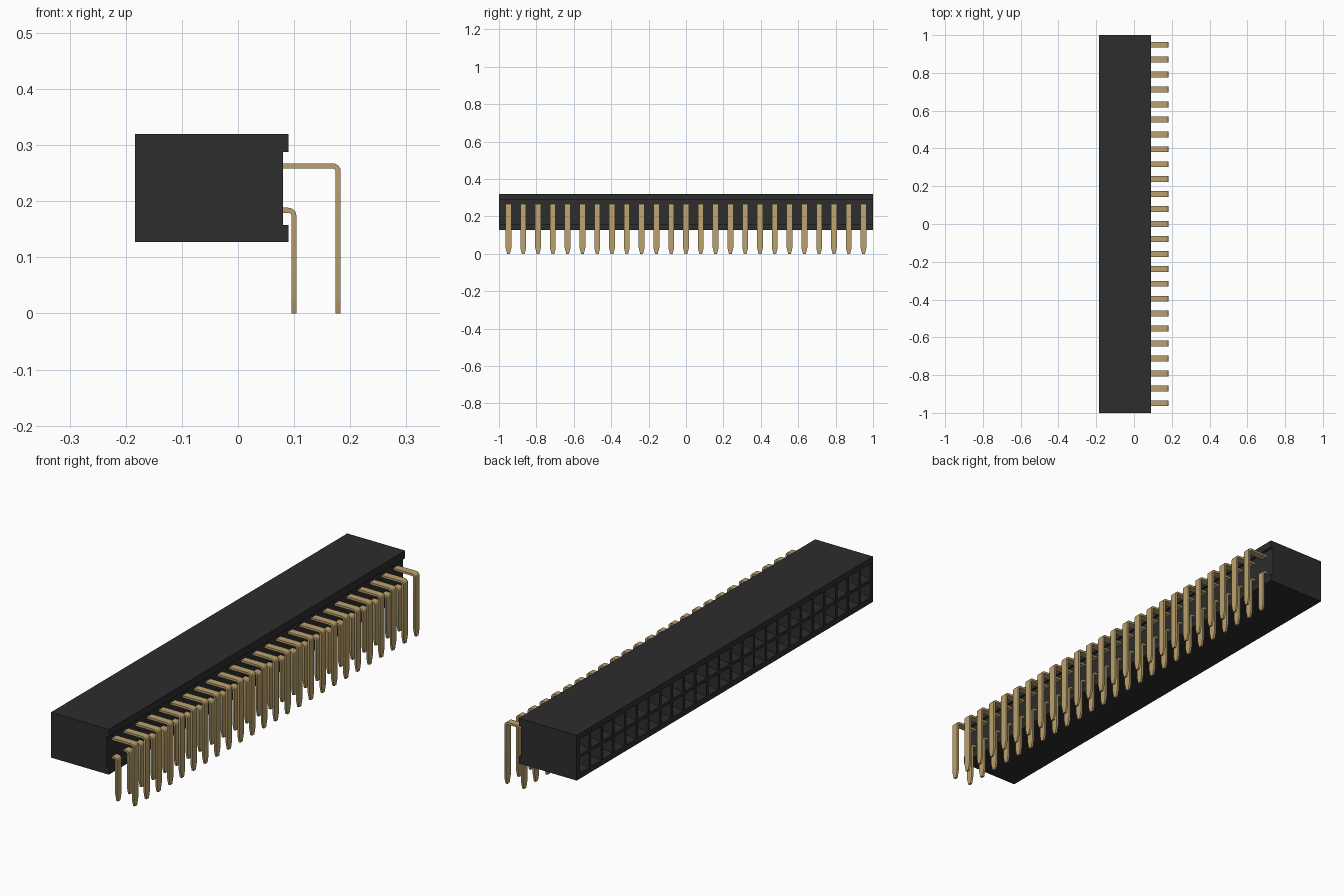
import bpy, bmesh, math

cube = bpy.data.objects.get("Cube")
if cube:
    bpy.data.objects.remove(cube)

COUNT = 25
PITCH = 0.0791
ROWS_Z = (0.184, 0.263)
X0, X1 = -0.184, 0.09
Z0, Z1 = 0.127, 0.32
ys = [(i - (COUNT - 1) / 2) * PITCH for i in range(COUNT)]


def material(name, rgb, rough):
    m = bpy.data.materials.new(name)
    m.use_nodes = True
    m.diffuse_color = (*rgb, 1)
    b = m.node_tree.nodes["Principled BSDF"]
    b.inputs["Base Color"].default_value = (*rgb, 1)
    b.inputs["Roughness"].default_value = rough
    return m


black = material("black plastic", (0.026, 0.026, 0.026), 0.6)
gold = material("gold metal", (0.50, 0.36, 0.155), 0.5)


def finish(bm, name, mat):
    bmesh.ops.remove_doubles(bm, verts=bm.verts, dist=1e-5)
    bmesh.ops.recalc_face_normals(bm, faces=bm.faces)
    me = bpy.data.meshes.new(name)
    bm.to_mesh(me)
    bm.free()
    me.materials.append(mat)
    ob = bpy.data.objects.new(name, me)
    bpy.context.collection.objects.link(ob)
    return ob


def bridge(bm, a, b):
    for i in range(len(a)):
        j = (i + 1) % len(a)
        bm.faces.new((a[i], a[j], b[j], b[i]))


# Housing: side profile with a channel along the pin side, open at the socket side
bm = bmesh.new()
profile = [(X0, Z1), (X1, Z1), (X1, 0.288), (0.08, 0.288),
           (0.08, 0.158), (X1, 0.158), (X1, Z0), (X0, Z0)]
ends = [[bm.verts.new((x, y, z)) for x, z in profile] for y in (-1, 1)]
for loop in ends:
    bm.faces.new(loop)
for i in range(len(profile) - 1):
    bm.faces.new((ends[0][i], ends[0][i + 1], ends[1][i + 1], ends[1][i]))

# Socket face: grid of cells, each a funnel leading to a deep square pocket
ylines = [-1] + [(i - COUNT / 2) * PITCH for i in range(COUNT + 1)] + [1]
zmid = (Z0 + Z1) / 2
zlines = [Z0, zmid - PITCH, zmid, zmid + PITCH, Z1]


def square(y, z, half, x):
    return [bm.verts.new((x, y + sy * half, z + sz * half))
            for sy, sz in ((-1, -1), (1, -1), (1, 1), (-1, 1))]


for iy in range(len(ylines) - 1):
    for iz in range(len(zlines) - 1):
        ya, yb, za, zb = ylines[iy], ylines[iy + 1], zlines[iz], zlines[iz + 1]
        rim = [bm.verts.new((X0, y, z)) for y, z in ((ya, za), (yb, za), (yb, zb), (ya, zb))]
        if 1 <= iy <= COUNT and iz in (1, 2):
            yc, zc = (ya + yb) / 2, (za + zb) / 2
            loops = [rim] + [square(yc, zc, h, X0 + d)
                             for h, d in ((0.033, 0), (0.019, 0.022), (0.019, 0.2))]
            for a, b in zip(loops, loops[1:]):
                bridge(bm, a, b)
            bm.faces.new(loops[-1])
        else:
            bm.faces.new(rim)
finish(bm, "housing", black)


# Right-angle pins: flat strip along a bent path, tapering in width at the tip
def pin_row(name, z_row, x_out):
    t, r, w = 0.009, 0.014, 0.0155
    top = z_row + t / 2
    cx, cz = x_out - r, top - r
    outer, inner, widths = [(0.07, top)], [(0.07, top - t)], [w]
    for k in range(6):
        a = math.pi / 2 * (1 - k / 5)
        c, s = math.cos(a), math.sin(a)
        outer.append((cx + r * c, cz + r * s))
        inner.append((cx + (r - t) * c, cz + (r - t) * s))
        widths.append(w)
    for z, half in ((0.032, w), (0.012, 0.0105), (0.0, 0.0075)):
        outer.append((x_out, z))
        inner.append((x_out - t, z))
        widths.append(half)
    bm = bmesh.new()
    for y in ys:
        rings = [[bm.verts.new((p[0], y + s * h, p[1]))
                  for p, s in ((o, -1), (o, 1), (i, 1), (i, -1))]
                 for o, i, h in zip(outer, inner, widths)]
        for a, b in zip(rings, rings[1:]):
            bridge(bm, a, b)
        bm.faces.new(rings[0])
        bm.faces.new(rings[-1])
    ob = finish(bm, name, gold)
    bpy.ops.object.select_all(action='DESELECT')
    bpy.context.view_layer.objects.active = ob
    ob.select_set(True)
    bpy.ops.object.shade_smooth_by_angle(angle=math.radians(30))


pin_row("upper_pins", ROWS_Z[1], 0.183)
pin_row("lower_pins", ROWS_Z[0], 0.104)

# Contacts: a pair of spring leaves inside each pocket
bm = bmesh.new()
for y in ys:
    for z in ROWS_Z:
        for side in (-1, 1):
            path = [(-0.145, 0.014), (-0.125, 0.006), (0.01, 0.014)]
            rings = []
            for x, off in path:
                rings.append([bm.verts.new((x, y + side * (off + dy), z + dz))
                              for dy, dz in ((0, -0.01), (0.003, -0.01), (0.003, 0.01), (0, 0.01))])
            for a, b in zip(rings, rings[1:]):
                bridge(bm, a, b)
            bm.faces.new(rings[0])
            bm.faces.new(rings[-1])
finish(bm, "spring_contacts", gold)
